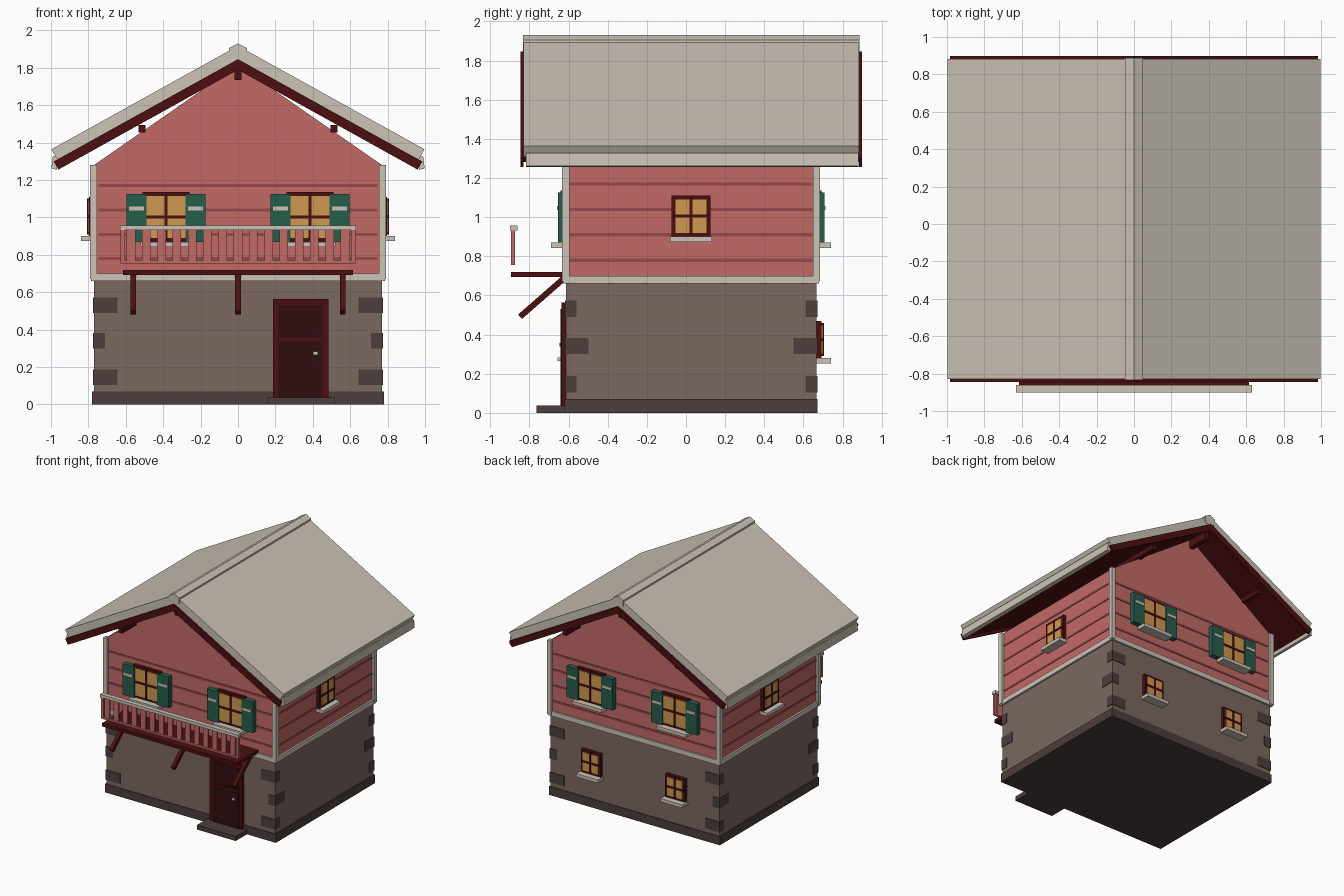
import bpy
import math

if "Cube" in bpy.data.objects:
    bpy.data.objects.remove(bpy.data.objects["Cube"])

CY = 0.026  # centre of the house along y


def material(name, rgb):
    m = bpy.data.materials.new(name)
    lin = [((v / 255 + 0.055) / 1.055) ** 2.4 if v > 10 else v / 255 / 12.92 for v in rgb]
    m.diffuse_color = (*lin, 1)
    m.use_nodes = True
    m.node_tree.nodes["Principled BSDF"].inputs["Base Color"].default_value = m.diffuse_color
    return m


WALL = material("rose timber", (194, 106, 102))
GROOVE = material("dark rose groove", (150, 74, 72))
STONE = material("brown stone", (124, 104, 97))
DARK_STONE = material("dark stone", (76, 62, 60))
TRIM = material("pale trim", (203, 195, 182))
WOOD = material("dark red wood", (76, 15, 16))
DOOR = material("door wood", (46, 12, 15))
GREEN = material("green shutter", (36, 94, 74))
GLASS = material("amber glass", (208, 152, 80))


def prism(name, pts, y0, y1, mat):
    """Extrude an x-z profile along y."""
    n = len(pts)
    if sum(pts[i][0] * pts[(i + 1) % n][1] - pts[(i + 1) % n][0] * pts[i][1] for i in range(n)) < 0:
        pts = pts[::-1]
    verts = [(x, y0, z) for x, z in pts] + [(x, y1, z) for x, z in pts]
    faces = [tuple(range(n)), tuple(range(2 * n - 1, n - 1, -1))]
    faces += [(i, i + n, (i + 1) % n + n, (i + 1) % n) for i in range(n)]
    me = bpy.data.meshes.new(name)
    me.from_pydata(verts, [], faces)
    me.materials.append(mat)
    ob = bpy.data.objects.new(name, me)
    bpy.context.collection.objects.link(ob)
    return ob


def box(name, x, y, z, mat):
    x, y, z = sorted(x), sorted(y), sorted(z)
    return prism(name, [(x[0], z[0]), (x[1], z[0]), (x[1], z[1]), (x[0], z[1])], y[0], y[1], mat)


def on_wall(name, side, u, d, z, mat):
    """Box on one side of the house: u runs along the wall, d is distance from the centre."""
    if side in ("front", "back"):
        s = -1 if side == "front" else 1
        return box(name, u, [CY + s * v for v in d], z, mat)
    s = -1 if side == "left" else 1
    return box(name, [s * v for v in d], [CY + v for v in u], z, mat)


def window(side, u, half, z0, z1, d, sill_half, sill_out):
    def part(name, a, b, d1, lo, hi, mat):
        on_wall(name, side, (u + a, u + b), (d - 0.02, d1), (lo, hi), mat)
    mid = (z0 + z1) / 2
    part("window_frame", -half, half, d + 0.026, z0, z1, WOOD)
    part("window_glass", -half + 0.02, half - 0.02, d + 0.033, z0 + 0.02, z1 - 0.02, GLASS)
    part("window_mullion", -0.008, 0.008, d + 0.038, z0 + 0.01, z1 - 0.01, WOOD)
    part("window_crossbar", -half + 0.01, half - 0.01, d + 0.038, mid - 0.008, mid + 0.008, WOOD)
    part("window_sill", -sill_half, sill_half, sill_out, z0 - 0.027, z0, TRIM)


# Stone ground floor
box("plinth", (-0.78, 0.78), (-0.62, 0.673), (0, 0.07), DARK_STONE)
box("stone_floor", (-0.77, 0.77), (CY - 0.64, CY + 0.64), (0.07, 0.67), STONE)
box("door_step", (0.16, 0.515), (-0.765, -0.61), (0, 0.037), DARK_STONE)
for sx in (-1, 1):
    for sy in (-1, 1):
        for z, lx, ly in ((0.105, 0.13, 0.06), (0.30, 0.065, 0.122), (0.49, 0.13, 0.06)):
            box("corner_stone", (sx * (0.775 - lx), sx * 0.775),
                (CY + sy * (0.645 - ly), CY + sy * 0.645), (z, z + 0.083), DARK_STONE)

# Timber upper floor and gable
prism("timber_wall", [(-0.77, 0.67), (0.77, 0.67), (0.77, 1.28), (0, 1.815), (-0.77, 1.28)],
      CY - 0.64, CY + 0.64, WALL)
box("floor_band", (-0.785, 0.785), (CY - 0.654, CY + 0.654), (0.66, 0.70), TRIM)
for sx in (-1, 1):
    for sy in (-1, 1):
        box("corner_post", (sx * 0.753, sx * 0.79), (CY + sy * 0.622, CY + sy * 0.659), (0.67, 1.28), TRIM)
for z in (0.78, 0.91, 1.04, 1.17):
    for side, half, d in (("front", 0.745, 0.64), ("back", 0.745, 0.64), ("left", 0.62, 0.77), ("right", 0.62, 0.77)):
        on_wall("board_groove", side, (-half, half), (d - 0.01, d + 0.004), (z - 0.008, z + 0.008), GROOVE)

# Windows with shutters on front and back
for side in ("front", "back"):
    for u in (-0.385, 0.385):
        window(side, u, 0.125, 0.87, 1.135, 0.64, 0.135, 0.716)
        for s in (-1, 1):
            on_wall("shutter", side, (u + s * 0.104, u + s * 0.21), (0.63, 0.681), (0.87, 1.125), GREEN)
            on_wall("shutter_bar", side, (u + s * 0.117, u + s * 0.197), (0.67, 0.686), (1.037, 1.058), TRIM)
for side in ("left", "right"):
    window(side, 0, 0.1, 0.90, 1.11, 0.77, 0.108, 0.84)
for u in (-0.385, 0.385):
    window("back", u, 0.09, 0.28, 0.47, 0.64, 0.1, 0.714)

# Door
box("door_frame", (0.187, 0.483), (-0.637, -0.60), (0.037, 0.565), WOOD)
box("door_panel", (0.215, 0.453), (-0.642, -0.60), (0.037, 0.53), DOOR)
box("door_rail", (0.215, 0.453), (-0.646, -0.60), (0.34, 0.357), WOOD)
box("door_handle", (0.402, 0.427), (-0.657, -0.64), (0.265, 0.283), TRIM)

# Balcony
box("balcony_floor", (-0.615, 0.615), (-0.893, -0.61), (0.693, 0.72), WOOD)
box("balcony_top_rail", (-0.63, 0.63), (-0.90, -0.862), (0.932, 0.957), TRIM)
box("balcony_bottom_rail", (-0.62, 0.62), (-0.893, -0.873), (0.755, 0.77), WALL)
for i in range(15):
    x = (i - 7) * 0.0817
    box("baluster", (x - 0.023, x + 0.023), (-0.889, -0.877), (0.76, 0.935), WALL)
for sx in (-1, 1):
    box("railing_post", (sx * 0.605, sx * 0.628), (-0.893, -0.873), (0.755, 0.935), WALL)
for x in (-0.56, 0, 0.56):
    brace = box("balcony_brace", (-0.015, 0.015), (-0.15, 0.15), (-0.015, 0.015), WOOD)
    brace.location = (x, -0.735, 0.59)
    brace.rotation_euler.x = math.atan2(0.19, 0.217)

# Roof
K = 0.555                       # slope
LEN = math.hypot(1, K)
Y0, Y1 = -0.83, 0.883


def layer(name, s, top, x_end, thick, y0, y1, mat):
    """Sloping layer with an end cut square to the slope; thick is vertical."""
    t = thick / LEN
    xe, ze = x_end - t * K / LEN, top - K * x_end - t / LEN
    pts = [(0, top), (s * x_end, top - K * x_end), (s * xe, ze), (0, top - thick)]
    prism(name, pts, y0, y1, mat)


for s in (-1, 1):
    layer("roof_slab", s, 1.918, 0.997, 0.074, Y0, Y1, TRIM)
    layer("roof_underside", s, 1.845, 0.975, 0.03, Y0, Y1, WOOD)
    for y in (Y0 - 0.016, Y1):
        layer("verge_board", s, 1.846, 0.985, 0.057, y, y + 0.016, WOOD)
    prism("eave_board", [(s * 0.968, 1.255), (s * 0.998, 1.262), (s * 0.99, 1.328), (s * 0.96, 1.32)],
          Y0 + 0.012, Y1 - 0.003, TRIM)
    box("side_purlin", (s * 0.495, s * 0.533), (-0.80, 0.852), (1.455, 1.495), WOOD)
box("ridge_purlin", (-0.019, 0.019), (-0.80, 0.852), (1.735, 1.80), WOOD)
prism("ridge_cap", [(0, 1.93), (-0.047, 1.906), (-0.047, 1.856), (0, 1.832), (0.047, 1.856), (0.047, 1.906)],
      Y0 - 0.004, Y1 + 0.004, TRIM)
